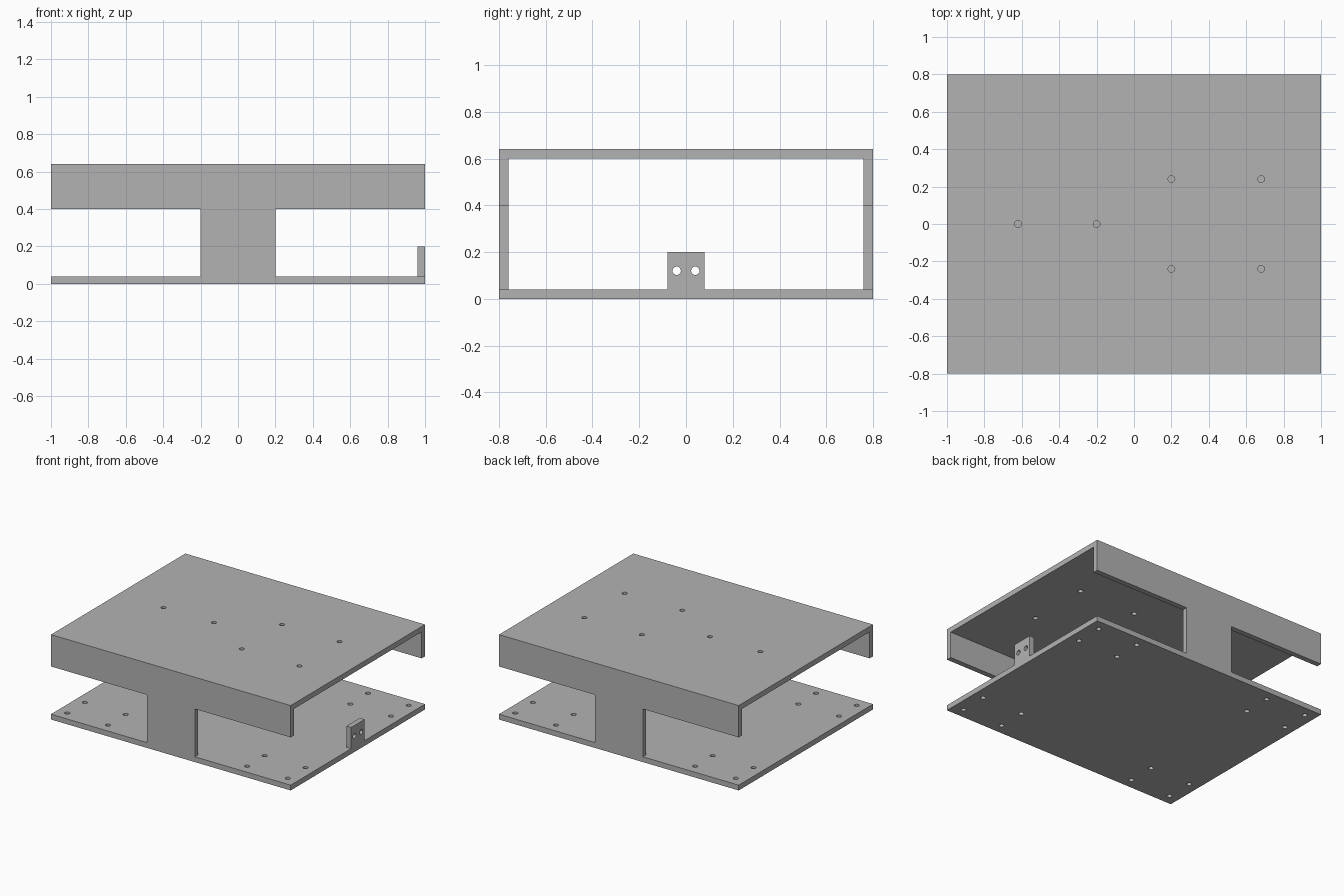
import bpy
import bmesh
from mathutils import Matrix, Vector

cube = bpy.data.objects.get("Cube")
if cube:
    bpy.data.objects.remove(cube, do_unlink=True)

THICK = 0.04          # sheet thickness
HALF_X, HALF_Y = 1.0, 0.8
HEIGHT = 0.64
HOLE_R = 0.018

grey = bpy.data.materials.new("plain grey")
grey.use_nodes = True
colour = (0.45, 0.45, 0.45, 1.0)
grey.diffuse_color = colour
grey.node_tree.nodes["Principled BSDF"].inputs["Base Color"].default_value = colour


def make_object(name, bm):
    bmesh.ops.recalc_face_normals(bm, faces=bm.faces)
    mesh = bpy.data.meshes.new(name)
    bm.to_mesh(mesh)
    bm.free()
    mesh.materials.append(grey)
    obj = bpy.data.objects.new(name, mesh)
    bpy.context.collection.objects.link(obj)
    return obj


def box(name, low, high):
    low, high = Vector(low), Vector(high)
    bm = bmesh.new()
    place = Matrix.Translation((low + high) / 2) @ Matrix.Diagonal((*(high - low), 1))
    bmesh.ops.create_cube(bm, size=1, matrix=place)
    return make_object(name, bm)


def drill(obj, centres, axis="Z"):
    """Cut round holes through a part, then drop the cutter."""
    bm = bmesh.new()
    turn = Matrix.Rotation(1.5707963, 4, "Y") if axis == "X" else Matrix()
    for centre in centres:
        bmesh.ops.create_cone(bm, cap_ends=True, segments=24, radius1=HOLE_R,
                              radius2=HOLE_R, depth=THICK * 3,
                              matrix=Matrix.Translation(centre) @ turn)
    cutter = make_object("hole_cutter", bm)
    cutter.hide_render = True
    mod = obj.modifiers.new("holes", "BOOLEAN")
    mod.operation = "DIFFERENCE"
    mod.solver = "EXACT"
    mod.object = cutter
    bpy.context.view_layer.objects.active = obj
    bpy.ops.object.modifier_apply(modifier=mod.name)
    bpy.data.objects.remove(cutter, do_unlink=True)


def side_wall(name, y):
    """T-shaped wall: a full-width skirt with a central leg."""
    half = [(0.2, THICK), (0.2, 0.4), (HALF_X, 0.4), (HALF_X, HEIGHT - THICK)]
    outline = half + [(-x, z) for x, z in reversed(half)]
    bm = bmesh.new()
    face = bm.faces.new([bm.verts.new((x, y, z)) for x, z in outline])
    grown = bmesh.ops.extrude_face_region(bm, geom=[face])["geom"]
    verts = [v for v in grown if isinstance(v, bmesh.types.BMVert)]
    bmesh.ops.translate(bm, verts=verts, vec=(0, THICK, 0))
    return make_object(name, bm)


# Base plate with four mounting holes near each corner
base = box("base_plate", (-HALF_X, -HALF_Y, 0), (HALF_X, HALF_Y, THICK))
drill(base, [(sx * x, sy * y, THICK / 2)
             for sx in (-1, 1) for sy in (-1, 1)
             for x in (0.58, 0.92) for y in (0.51, 0.72)])

# Top deck with six holes
deck = box("top_deck", (-HALF_X, -HALF_Y, HEIGHT - THICK), (HALF_X, HALF_Y, HEIGHT))
deck_holes = [(-0.62, 0), (-0.2, 0)] + [(x, y) for x in (0.2, 0.68) for y in (-0.24, 0.24)]
drill(deck, [(x, y, HEIGHT - THICK / 2) for x, y in deck_holes])

# Front and back walls
side_wall("front_wall", -HALF_Y)
side_wall("back_wall", HALF_Y - THICK)

# Upright tab with two holes
tab = box("end_tab", (HALF_X - THICK, -0.08, THICK), (HALF_X, 0.08, 0.2))
drill(tab, [(HALF_X - THICK / 2, y, 0.12) for y in (-0.04, 0.04)], axis="X")
